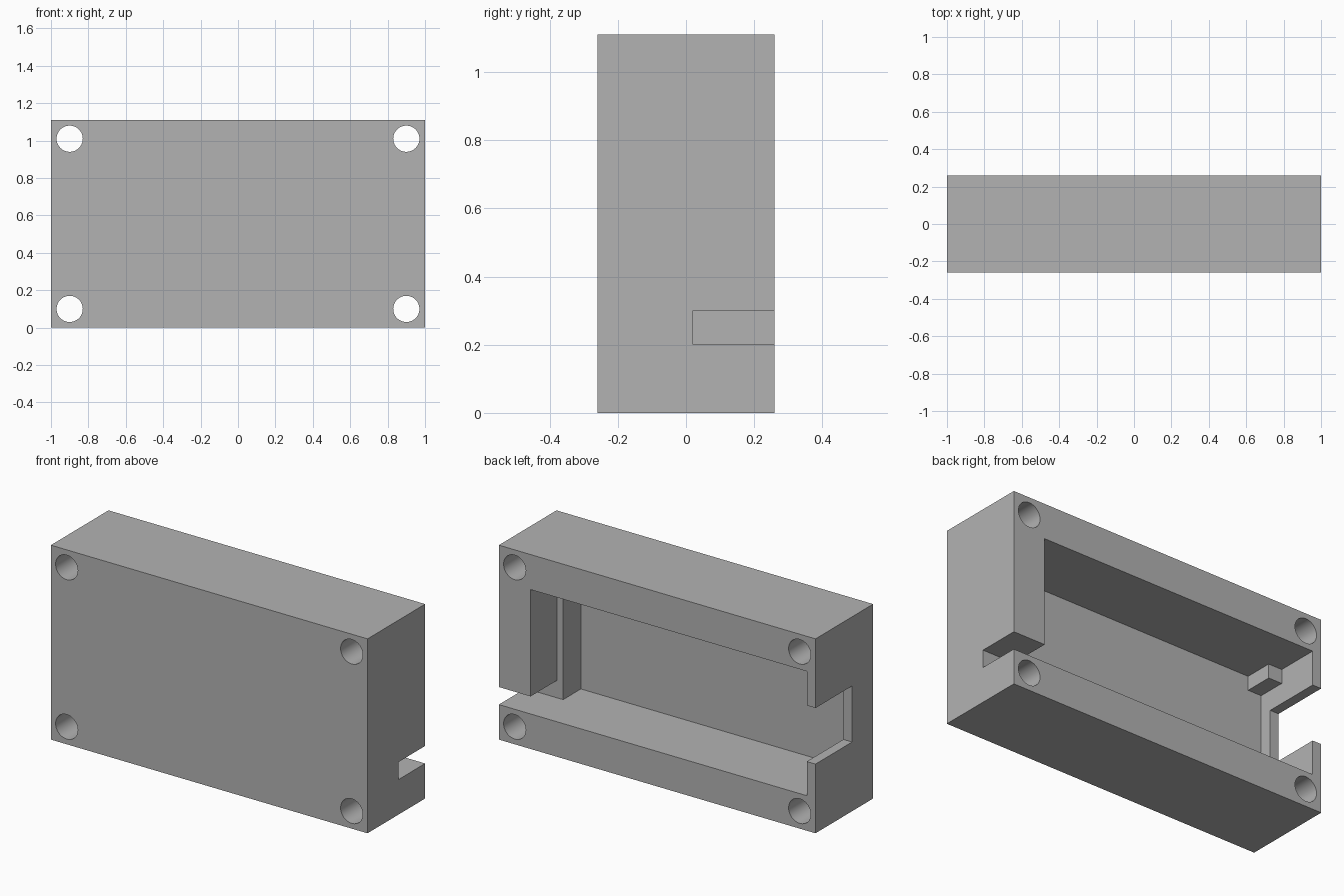
import bpy

if "Cube" in bpy.data.objects:
    bpy.data.objects.remove(bpy.data.objects["Cube"], do_unlink=True)

W, D, H = 2.0, 0.52, 1.11
BACK = D / 2
OUT = BACK + 0.1          # cutters reach past the open back
MID = H / 2

grey = bpy.data.materials.new("light grey")
grey.use_nodes = True
grey.diffuse_color = (0.45, 0.45, 0.45, 1)
grey.node_tree.nodes["Principled BSDF"].inputs["Base Color"].default_value = grey.diffuse_color


def block(name, x, y, z):
    """Box spanning the given (min, max) ranges."""
    spans = (x, y, z)
    bpy.ops.mesh.primitive_cube_add(size=1, location=[(a + b) / 2 for a, b in spans])
    ob = bpy.context.object
    ob.name = name
    ob.scale = [b - a for a, b in spans]
    bpy.ops.object.transform_apply(location=True, rotation=False, scale=True)
    return ob


# Solid case body
case = block("case_body", (-W / 2, W / 2), (-BACK, BACK), (0, H))
case.data.materials.append(grey)

cavity_z = (0.2, H - 0.2)
cutters = [
    # Shallow recess open to the back
    block("recess_cutter", (-0.945, 0.80), (0.02, OUT), cavity_z),
    # Deep well, leaving a ledge at one end
    block("well_cutter", (-0.86, 0.762), (-0.14, OUT), cavity_z),
    # Deep notch between the two corner posts
    block("notch_cutter", (-0.945, 0), (-0.14, OUT), (0.28, H - 0.28)),
    # Wide opening in the thin end wall
    block("port_cutter", (-1.1, -0.5), (-0.07, OUT), (MID - 0.16, MID + 0.16)),
    # Narrow cable slot in the thick end wall
    block("slot_cutter", (0.5, 1.1), (0.02, OUT), (0.2, 0.3)),
]

# Screw holes through the four corners
for x in (-0.9, 0.9):
    for z in (0.1, H - 0.1):
        bpy.ops.mesh.primitive_cylinder_add(vertices=64, radius=0.07, depth=1,
                                            location=(x, 0, z), rotation=(1.570796, 0, 0))
        bpy.context.object.name = "screw_hole_cutter"
        cutters.append(bpy.context.object)

# Cut everything out of the body
bpy.ops.object.select_all(action="DESELECT")
case.select_set(True)
bpy.context.view_layer.objects.active = case
for cutter in cutters:
    cutter.hide_render = True
    mod = case.modifiers.new("cut", "BOOLEAN")
    mod.operation = "DIFFERENCE"
    mod.solver = "EXACT"
    mod.object = cutter
    bpy.ops.object.modifier_apply(modifier=mod.name)
for cutter in cutters:
    bpy.data.objects.remove(cutter, do_unlink=True)

bpy.ops.object.shade_smooth_by_angle(angle=0.5)
